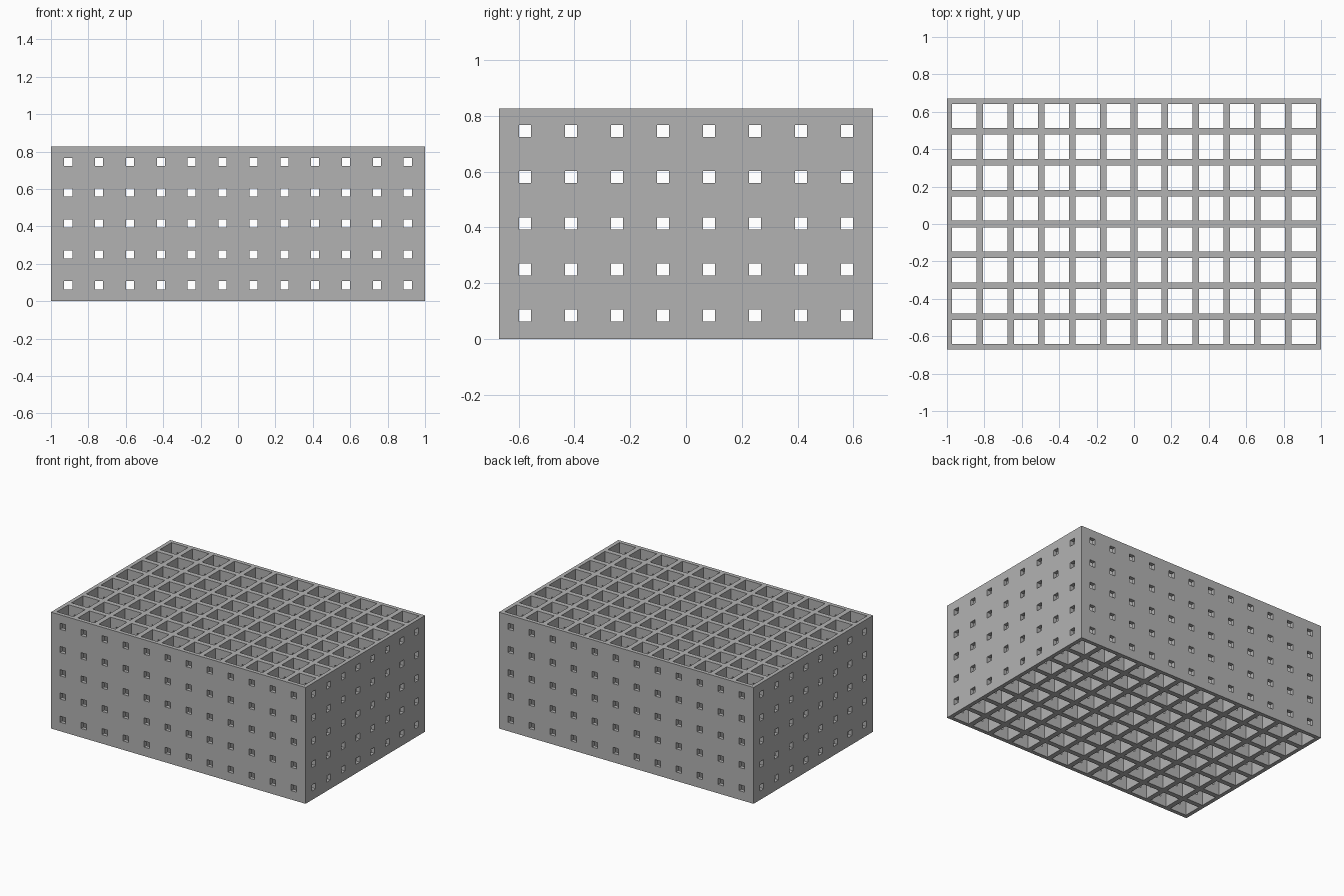
import bpy
import bmesh
from mathutils import Matrix, Vector

cube = bpy.data.objects.get("Cube")
if cube:
    bpy.data.objects.remove(cube, do_unlink=True)

PITCH = 0.165
COLUMNS, ROWS, LEVELS = 12, 8, 5
SIZE = Vector((2.0, 1.34, 0.826))
SHAFT, WINDOW, THROUGH = 0.13, 0.043, 3.0

grey = bpy.data.materials.new("plain_grey")
grey.use_nodes = True
grey.diffuse_color = (0.45, 0.45, 0.45, 1)
grey.node_tree.nodes["Principled BSDF"].inputs["Base Color"].default_value = grey.diffuse_color


def centres(count, middle=0.0):
    return [middle + (i - (count - 1) / 2) * PITCH for i in range(count)]


def boxes(name, size, places):
    """One object holding an equal box at every place."""
    bm = bmesh.new()
    for place in places:
        bmesh.ops.create_cube(bm, size=1, matrix=Matrix.Translation(place) @ Matrix.Diagonal((*size, 1)))
    mesh = bpy.data.meshes.new(name)
    bm.to_mesh(mesh)
    bm.free()
    mesh.materials.append(grey)
    obj = bpy.data.objects.new(name, mesh)
    bpy.context.scene.collection.objects.link(obj)
    return obj


xs, ys = centres(COLUMNS), centres(ROWS)
zs = centres(LEVELS, SIZE.z / 2 + 0.002)

# Solid block
block = boxes("lattice_block", SIZE, [(0, 0, SIZE.z / 2)])

# Vertical shafts, then small windows running through every wall both ways
cutters = [
    boxes("shaft_cutter", (SHAFT, SHAFT, THROUGH), [(x, y, SIZE.z / 2) for x in xs for y in ys]),
    boxes("lengthwise_window_cutter", (THROUGH, WINDOW, WINDOW), [(0, y, z) for y in ys for z in zs]),
    boxes("crosswise_window_cutter", (WINDOW, THROUGH, WINDOW), [(x, 0, z) for x in xs for z in zs]),
]
bpy.context.view_layer.objects.active = block
for cutter in cutters:
    cutter.hide_render = True
    cut = block.modifiers.new(cutter.name, 'BOOLEAN')
    cut.operation = 'DIFFERENCE'
    cut.solver = 'EXACT'
    cut.object = cutter
    bpy.ops.object.modifier_apply(modifier=cut.name)
    bpy.data.objects.remove(cutter, do_unlink=True)
